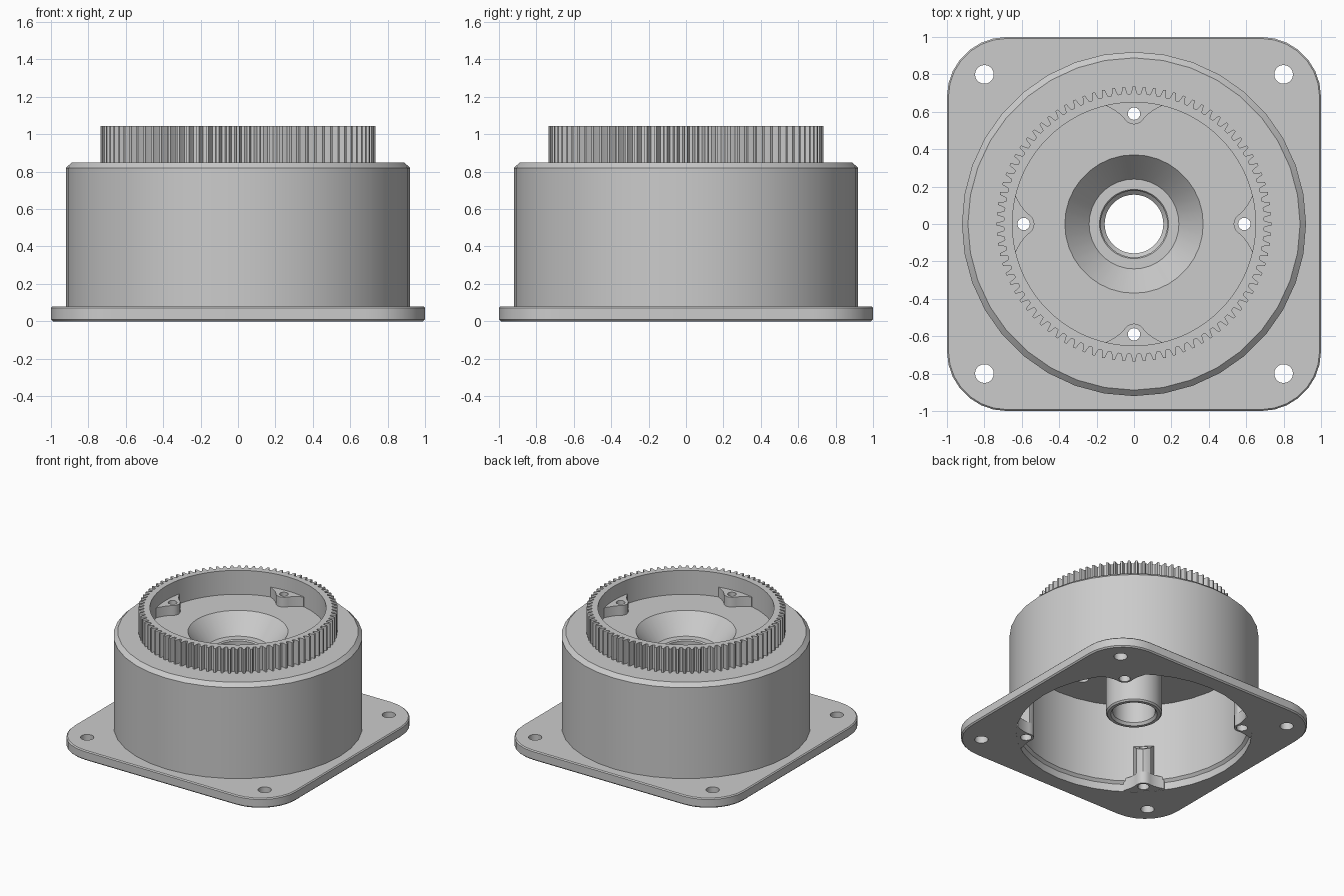
import bpy, bmesh
from math import sin, cos, pi, hypot

cube = bpy.data.objects.get("Cube")
if cube:
    bpy.data.objects.remove(cube)

grey = bpy.data.materials.new("plain_grey")
grey.use_nodes = True
colour = (0.6, 0.6, 0.6, 1)
grey.diffuse_color = colour
grey.node_tree.nodes["Principled BSDF"].inputs["Base Color"].default_value = colour

SIDES = 36
QUARTERS = [k * pi / 2 for k in range(4)]
DIAGONALS = [a + pi / 4 for a in QUARTERS]


def circle(r, z, n=SIDES, x=0, y=0):
    return [(x + r * cos(2 * pi * i / n), y + r * sin(2 * pi * i / n), z) for i in range(n)]


def add_loft(bm, loops, ring=False):
    """Skin equal loops; a ring joins last to first, otherwise the ends are capped."""
    rows = [[bm.verts.new(p) for p in loop] for loop in loops]
    n = len(rows[0])
    pairs = list(zip(rows, rows[1:])) + ([(rows[-1], rows[0])] if ring else [])
    for a, b in pairs:
        for i in range(n):
            j = (i + 1) % n
            bm.faces.new((a[i], a[j], b[j], b[i]))
    if not ring:
        bm.faces.new(rows[0][::-1])
        bm.faces.new(rows[-1])


def finish(name, bm):
    bmesh.ops.recalc_face_normals(bm, faces=bm.faces)
    mesh = bpy.data.meshes.new(name)
    bm.to_mesh(mesh)
    bm.free()
    mesh.materials.append(grey)
    obj = bpy.data.objects.new(name, mesh)
    bpy.context.collection.objects.link(obj)
    return obj


def activate(obj):
    bpy.ops.object.select_all(action='DESELECT')
    obj.select_set(True)
    bpy.context.view_layer.objects.active = obj


def smooth(obj, angle=0.45):
    activate(obj)
    bpy.ops.object.shade_smooth_by_angle(angle=angle)


def drill(obj, holes):
    """Cut vertical holes given as (x, y, radius, z0, z1, sides)."""
    bm = bmesh.new()
    for x, y, r, z0, z1, n in holes:
        add_loft(bm, [circle(r, z0, n, x, y), circle(r, z1, n, x, y)])
    cutter = finish("hole_cutter", bm)
    cutter.hide_render = True
    mod = obj.modifiers.new("holes", 'BOOLEAN')
    mod.operation = 'DIFFERENCE'
    mod.solver = 'EXACT'
    mod.object = cutter
    activate(obj)
    bpy.ops.object.modifier_apply(modifier=mod.name)
    bpy.data.objects.remove(cutter)


def holes_at(angles, dist, r, z0, z1, n=16):
    return [(dist * cos(a), dist * sin(a), r, z0, z1, n) for a in angles]


# Square mounting flange with rounded corners and slightly broken edges
def rounded_square(half, radius, z, steps=7):
    c = half - radius
    pts = []
    for a in QUARTERS:
        cx, cy = (c * (cos(a) - sin(a)), c * (sin(a) + cos(a)))
        for i in range(steps + 1):
            t = a + pi / 2 * i / steps
            pts.append((cx + radius * cos(t), cy + radius * sin(t), z))
    return pts


bm = bmesh.new()
add_loft(bm, [rounded_square(0.99, 0.31, 0), rounded_square(1, 0.32, 0.01),
              rounded_square(1, 0.32, 0.072), rounded_square(0.992, 0.312, 0.08)])
flange = finish("mounting_flange", bm)
drill(flange, [(0, 0, 0.87, -0.1, 0.2, SIDES)]
      + holes_at(DIAGONALS, hypot(0.8, 0.8), 0.05, -0.1, 0.2, 20))
smooth(flange)

# Drum, floor, conical well and central tube as one turned body
profile = [(0.87, 0.06), (0.92, 0.06), (0.92, 0.82), (0.888, 0.85),
           (0.37, 0.85), (0.24, 0.70), (0.185, 0.70), (0.178, 0.69),
           (0.178, 0.64), (0.157, 0.62), (0.157, 0.18), (0.172, 0.16),
           (0.196, 0.16), (0.207, 0.172), (0.207, 0.62), (0.30, 0.72),
           (0.85, 0.72), (0.85, 0.08)]
bm = bmesh.new()
add_loft(bm, [circle(r, z) for r, z in profile], ring=True)
drum = finish("drum_housing", bm)
drill(drum, holes_at(QUARTERS, 0.59, 0.033, 0.75, 1.0))
drill(drum, holes_at(QUARTERS, 0.59, 0.045, 0.6, 0.78))
smooth(drum)

# Toothed ring standing on the drum
TEETH = 84
tooth = [(-0.34, 0.696), (-0.25, 0.708), (-0.13, 0.735),
         (0.13, 0.735), (0.25, 0.708), (0.34, 0.696)]


def gear_loop(z):
    pts = []
    for k in range(TEETH):
        for t, r in tooth:
            a = 2 * pi * (k + t) / TEETH
            pts.append((r * cos(a), r * sin(a), z))
    return pts


def inner_loop(z):
    return [(0.65 * x / hypot(x, y), 0.65 * y / hypot(x, y), z) for x, y, _ in gear_loop(z)]


bm = bmesh.new()
add_loft(bm, [gear_loop(0.845), gear_loop(1.045), inner_loop(1.045), inner_loop(0.845)], ring=True)
smooth(finish("gear_ring", bm), 0.2)


# Screw bosses: half outlines of (distance from axis, half width), mirrored
flared = [(0.665, 0.15), (0.632, 0.15), (0.622, 0.128), (0.605, 0.10), (0.585, 0.073),
          (0.565, 0.054), (0.548, 0.04), (0.537, 0.022)]
post = [(0.67, 0.09), (0.61, 0.065), (0.56, 0.05), (0.54, 0.025)]


def bosses(name, half, shift, z0, top, angles, hole_dist, hole_r):
    outline = half + [(0.532, 0)] + [(u, -v) for u, v in reversed(half)]
    bm = bmesh.new()
    for a in angles:
        loops = []
        for level in (lambda u: z0, top):
            loops.append([((u + shift) * cos(a) - v * sin(a),
                           (u + shift) * sin(a) + v * cos(a), level(u + shift))
                          for u, v in outline])
        add_loft(bm, loops)
    obj = finish(name, bm)
    drill(obj, holes_at(angles, hole_dist, hole_r, -0.2, 1.2))
    smooth(obj, 0.6)


bosses("upper_screw_bosses", flared, 0, 0.845, lambda u: 0.93, QUARTERS, 0.59, 0.033)
bosses("lower_boss_collars", flared, 0.21, 0.002, lambda u: 0.10, DIAGONALS, 0.80, 0.042)
bosses("lower_boss_posts", post, 0.21, 0.09, lambda u: 0.29 + 0.8 * (u - 0.742),
       DIAGONALS, 0.80, 0.033)
